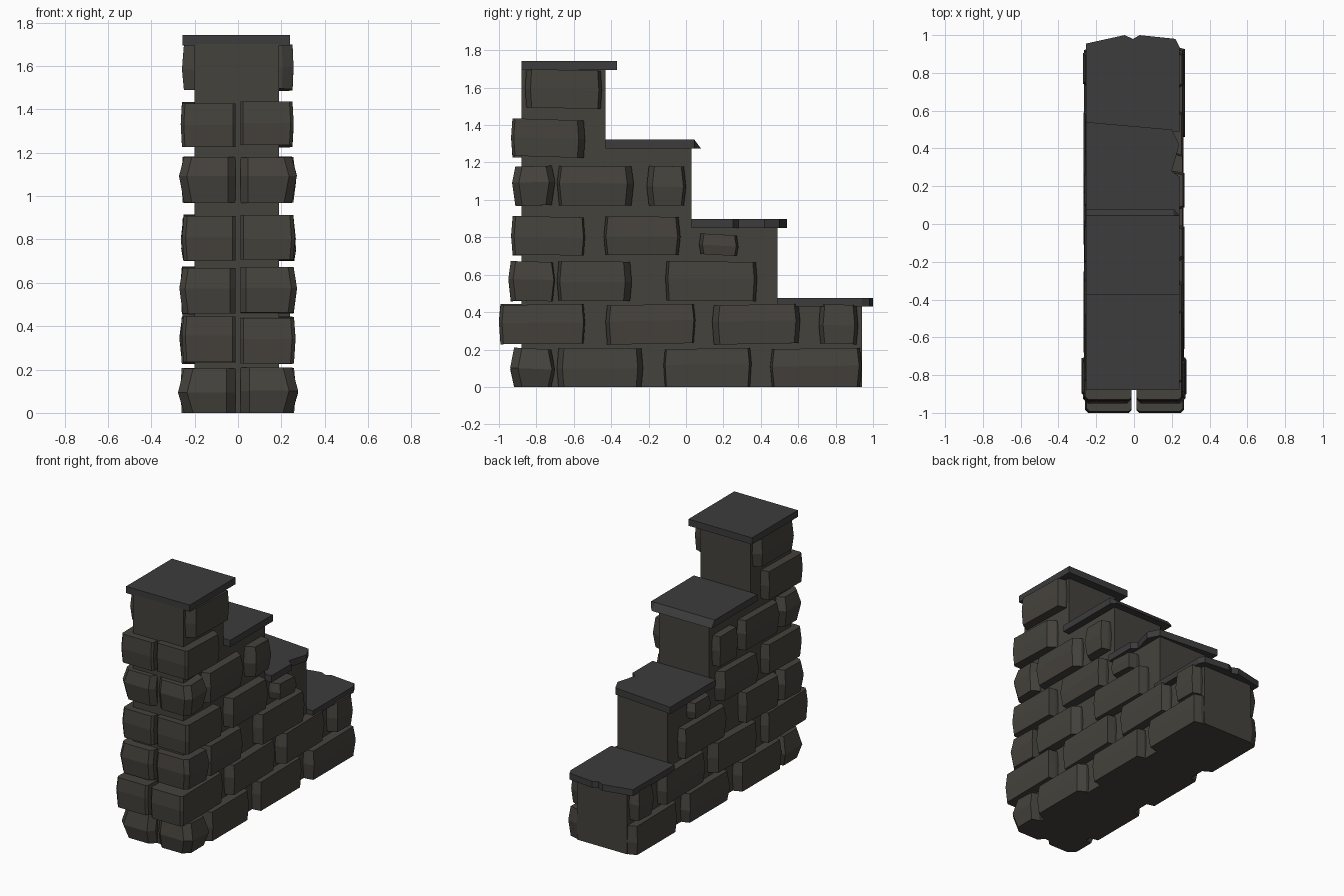
import bpy, bmesh, random

if "Cube" in bpy.data.objects:
    bpy.data.objects.remove(bpy.data.objects["Cube"])

random.seed(4)


def material(name, rgb):
    m = bpy.data.materials.new(name)
    m.diffuse_color = (*rgb, 1)
    m.use_nodes = True
    m.node_tree.nodes["Principled BSDF"].inputs["Base Color"].default_value = m.diffuse_color
    return m


STONE = material("stone", (0.060, 0.055, 0.046))
SLATE = material("slate", (0.045, 0.045, 0.047))


def loft(name, rings, mat):
    """Closed solid through rings of matching (x, y, z) points."""
    bm = bmesh.new()
    rows = [[bm.verts.new(p) for p in r] for r in rings]
    n = len(rows[0])
    bm.faces.new(rows[0])
    bm.faces.new(rows[-1])
    for a, b in zip(rows, rows[1:]):
        for i in range(n):
            bm.faces.new((a[i], a[(i + 1) % n], b[(i + 1) % n], b[i]))
    bmesh.ops.recalc_face_normals(bm, faces=bm.faces)
    me = bpy.data.meshes.new(name)
    bm.to_mesh(me)
    bm.free()
    me.materials.append(mat)
    ob = bpy.data.objects.new(name, me)
    bpy.context.collection.objects.link(ob)
    return ob


def stone(name, side, y0, y1, z0, z1, bulge, corner=False):
    """Rough block: chamfered plan, fullest at mid height."""
    r = random.uniform
    xo = 0.258 + bulge * 0.7 + r(-0.004, 0.006)
    a, b = r(0.005, 0.035), r(0.005, 0.035)
    if corner:
        c = 0.012 + bulge
        plan = [(0.012, y1), (0.012, y0 + 0.01 + bulge), (0.022 + bulge, y0), (xo - c, y0),
                (xo, y0 + c), (xo, y1 - b), (xo - 0.05, y1)]
    else:
        plan = [(0.1, y1), (0.1, y0), (xo - 0.05, y0), (xo, y0 + a),
                (xo, y1 - b), (xo - 0.05, y1)]
    ym, zm = (y0 + y1) / 2, z0 + (z1 - z0) * r(0.45, 0.6)
    tilt = r(-0.012, 0.012) / (y1 - y0)
    rings = []
    for z, f in ((z0, 1), (zm, 0), (z1, 1)):
        ring = []
        for x, y in plan:
            px = x - f * (0.004 + bulge * 0.8) if x > 0.15 else x
            py = y - f * (0.006 + bulge * 0.5) * (1 if y > ym else -1)
            pz = z + (tilt * (y - ym) if z > 0 else 0)
            ring.append((side * px, py, pz))
        rings.append(ring)
    return loft(name, rings, STONE)


# stepped wall core
steps = [(-0.43, 1.70), (0.03, 1.28), (0.49, 0.855), (0.94, 0.435)]
profile = [(-0.88, 0), (-0.88, 1.70)]
for i, (y, z) in enumerate(steps):
    profile.append((y, z))
    profile.append((y, steps[i + 1][1] if i < 3 else 0))
loft("wall_core", [[(x, y, z) for y, z in profile] for x in (-0.2, 0.19)], STONE)

# stone courses: bottom, top, bulge, corner (y0, y1), face stones
courses = [
    (0.00, 0.205, 0.030, (-0.94, -0.70), [(-0.69, -0.23), (-0.12, 0.35), (0.45, 0.94)]),
    (0.23, 0.440, 0.004, (-1.00, -0.54), [(-0.43, 0.05), (0.14, 0.61), (0.71, 0.92)]),
    (0.46, 0.670, 0.014, (-0.95, -0.70), [(-0.69, -0.29), (-0.11, 0.38)]),
    (0.705, 0.91, 0.004, (-0.935, -0.54), [(-0.44, -0.03)]),
    (0.97, 1.180, 0.024, (-0.93, -0.70), [(-0.69, -0.28), (-0.21, 0.00)]),
    (1.23, 1.430, 0.002, (-0.935, -0.54), []),
    (1.49, 1.695, 0.008, None, [(-0.86, -0.45)]),
]
for side, label in ((1, "right"), (-1, "left")):
    for i, (z0, z1, bulge, corner, faces) in enumerate(courses, 1):
        if corner:
            stone(f"{label}_corner_stone_{i}", side, *corner, z0, z1, bulge, True)
        for y0, y1 in faces:
            stone(f"{label}_face_stone_{i}", side, y0, y1, z0, z1, random.uniform(0, 0.012))
    stone(f"{label}_small_stone", side, 0.07, 0.28, 0.705, 0.815, 0.006)

# slate caps with worn edges: plan outline, base z, top z, front-lip slope
caps = [
    ([(-0.255, -0.88), (0.24, -0.88), (0.24, -0.37), (-0.255, -0.37)], 1.695, 1.742, 0),
    ([(-0.255, -0.43), (0.24, -0.43), (0.24, 0.045), (0.21, 0.08), (-0.255, 0.08)],
     1.275, 1.322, 0.035),
    ([(-0.255, 0.03), (0.24, 0.03), (0.24, 0.25), (0.2, 0.28), (0.24, 0.42), (0.2, 0.5),
      (-0.255, 0.54)], 0.85, 0.897, 0),
    ([(-0.255, 0.49), (0.24, 0.49), (0.24, 0.94), (0.22, 0.98), (0.03, 1.0), (-0.005, 0.98),
      (-0.05, 1.0), (-0.255, 0.955)], 0.43, 0.475, 0),
]
for i, (plan, z0, z1, slope) in enumerate(caps, 1):
    ymax = max(p[1] for p in plan)
    top = [(x, y - slope * (y > ymax - 0.01), z1) for x, y in plan]
    loft(f"step_cap_{i}", [[(x, y, z0) for x, y in plan], top], SLATE)
